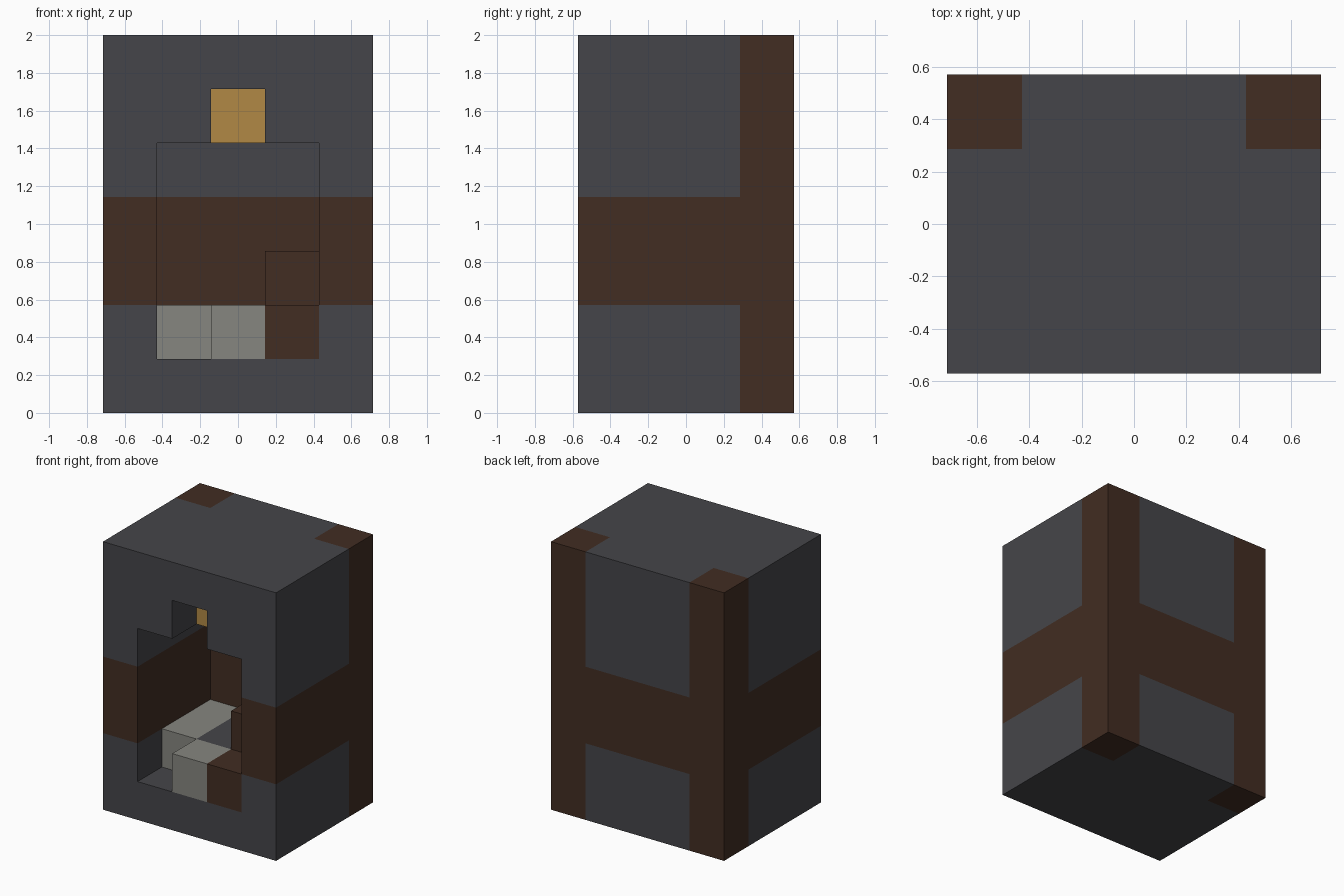
import bpy
import bmesh
from itertools import product
from mathutils import Vector

if "Cube" in bpy.data.objects:
    bpy.data.objects.remove(bpy.data.objects["Cube"], do_unlink=True)

WIDTH, DEPTH, HEIGHT = 5, 4, 7
UNIT = 2 / HEIGHT


def material(name, rgb):
    mat = bpy.data.materials.new(name)
    mat.use_nodes = True
    colour = (*rgb, 1.0)
    mat.diffuse_color = colour
    bsdf = next(n for n in mat.node_tree.nodes if n.type == "BSDF_PRINCIPLED")
    bsdf.inputs["Base Color"].default_value = colour
    return mat


STONE = material("dark stone", (0.06, 0.06, 0.067))
TIMBER = material("dark timber", (0.054, 0.026, 0.016))
PALE = material("pale grey", (0.24, 0.24, 0.215))
AMBER = material("amber", (0.44, 0.25, 0.06))

cells = {}


def fill(part, xs, ys, zs):
    """Assign a block of unit cells to a part; None carves them away."""
    for cell in product(range(*xs), range(*ys), range(*zs)):
        if part:
            cells[cell] = part
        else:
            cells.pop(cell, None)


# Solid block with a timber belt and back corner posts
fill("stone_walls", (0, WIDTH), (0, DEPTH), (0, HEIGHT))
fill("timber_frame", (0, WIDTH), (0, DEPTH), (2, 4))
for x in (0, WIDTH - 1):
    fill("timber_frame", (x, x + 1), (DEPTH - 1, DEPTH), (0, HEIGHT))

# Hollow room with a lamp niche above the opening
fill(None, (1, 4), (0, 3), (1, 5))
fill(None, (2, 3), (0, 1), (5, 6))
fill("lamp", (2, 3), (1, 2), (5, 6))

# Furnishings inside the room
fill("pale_bench", (1, 2), (1, 3), (1, 2))
fill("pale_step", (2, 3), (0, 1), (1, 2))
fill("stone_hearth", (2, 3), (1, 3), (1, 2))
fill("timber_step", (3, 4), (0, 1), (1, 2))
fill("timber_seat", (3, 4), (1, 3), (1, 3))


def skin(part, mat):
    """Build the exposed surface of one part and merge its flat faces."""
    bm = bmesh.new()
    origin = Vector((-WIDTH / 2, -DEPTH / 2, 0))
    for cell, owner in cells.items():
        if owner != part:
            continue
        centre = Vector(cell) + Vector((0.5, 0.5, 0.5)) + origin
        for axis, sign in product(range(3), (-1, 1)):
            normal = Vector((0, 0, 0))
            normal[axis] = sign
            if tuple(int(a + b) for a, b in zip(cell, normal)) in cells:
                continue
            u, v = Vector((0, 0, 0)), Vector((0, 0, 0))
            u[(axis + 1) % 3] = 0.5
            v[(axis + 2) % 3] = 0.5 * sign
            mid = centre + normal * 0.5
            corners = (mid - u - v, mid + u - v, mid + u + v, mid - u + v)
            bm.faces.new([bm.verts.new(c * UNIT) for c in corners])
    bmesh.ops.remove_doubles(bm, verts=bm.verts, dist=0.001)
    bmesh.ops.dissolve_limit(bm, angle_limit=0.01, verts=bm.verts, edges=bm.edges)
    mesh = bpy.data.meshes.new(part)
    bm.to_mesh(mesh)
    bm.free()
    mesh.materials.append(mat)
    bpy.context.collection.objects.link(bpy.data.objects.new(part, mesh))


for part_name, part_mat in (
    ("stone_walls", STONE), ("timber_frame", TIMBER), ("lamp", AMBER),
    ("pale_bench", PALE), ("pale_step", PALE), ("stone_hearth", STONE),
    ("timber_step", TIMBER), ("timber_seat", TIMBER),
):
    skin(part_name, part_mat)
